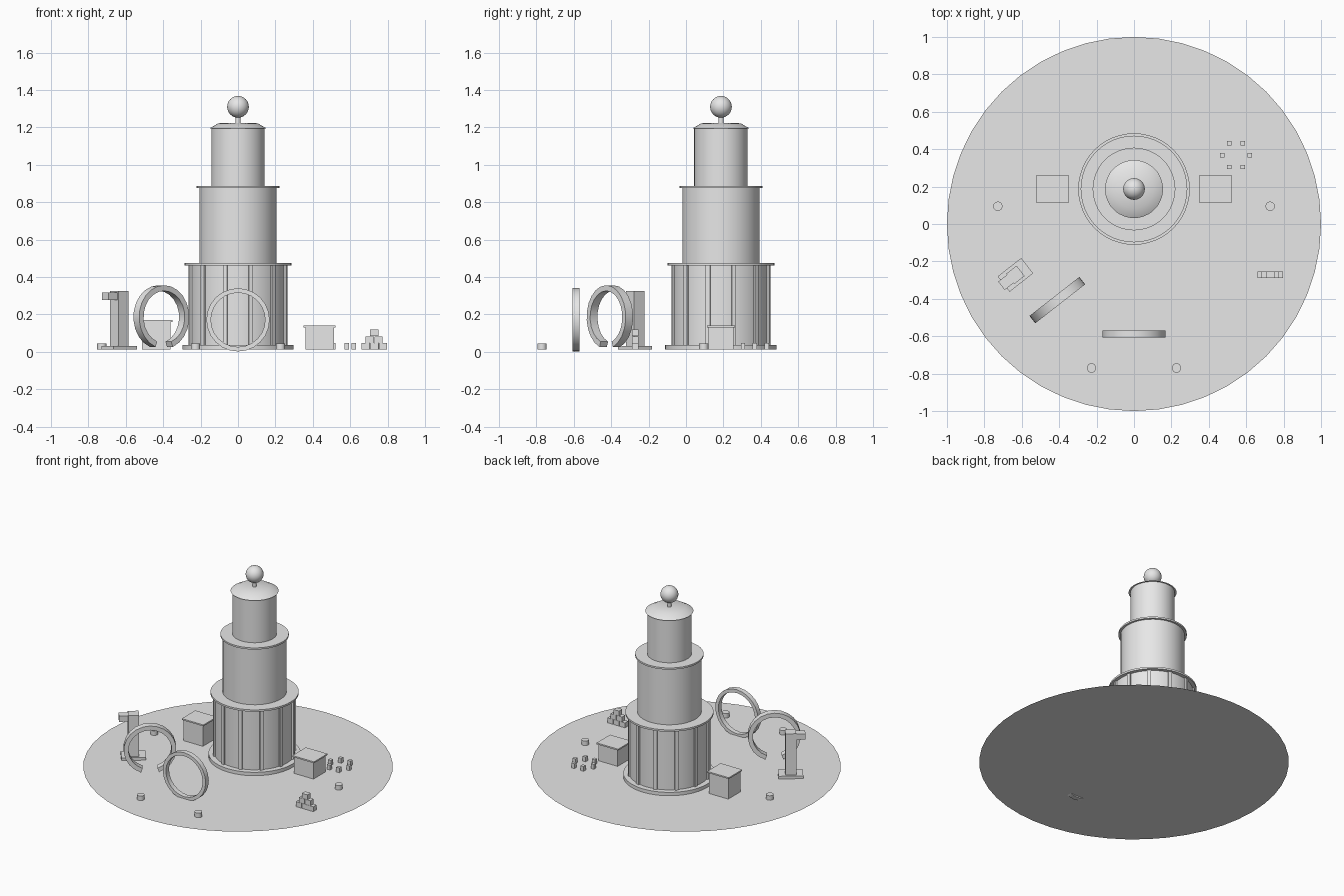
import bpy, bmesh, math
from mathutils import Matrix, Vector

if "Cube" in bpy.data.objects:
    bpy.data.objects.remove(bpy.data.objects["Cube"])

GROUND = 0.012
grey = bpy.data.materials.new("plain_grey")
grey.diffuse_color = (0.8, 0.8, 0.8, 1)
grey.use_nodes = True
grey.node_tree.nodes["Principled BSDF"].inputs["Base Color"].default_value = grey.diffuse_color


def finish(name, bm, loc=(0, 0, 0), rot=0.0, smooth=False):
    bmesh.ops.recalc_face_normals(bm, faces=bm.faces)
    mesh = bpy.data.meshes.new(name)
    bm.to_mesh(mesh)
    bm.free()
    mesh.materials.append(grey)
    ob = bpy.data.objects.new(name, mesh)
    bpy.context.collection.objects.link(ob)
    ob.location = loc
    ob.rotation_euler[2] = rot
    if smooth:
        bpy.ops.object.select_all(action='DESELECT')
        ob.select_set(True)
        bpy.context.view_layer.objects.active = ob
        bpy.ops.object.shade_smooth_by_angle(angle=math.radians(30))
    return ob


def add_box(bm, x0, x1, y0, y1, z0, z1, turn=0.0):
    size = Matrix.Diagonal((x1 - x0, y1 - y0, z1 - z0, 1))
    mid = Matrix.Translation(((x0 + x1) / 2, (y0 + y1) / 2, (z0 + z1) / 2))
    bmesh.ops.create_cube(bm, size=1, matrix=Matrix.Rotation(turn, 4, 'Z') @ mid @ size)


def lathe(name, profile, loc, segments=48):
    """Solid of revolution from (radius, height) points, capped at both ends."""
    bm = bmesh.new()
    rings = []
    for r, z in profile:
        rings.append([bm.verts.new((r * math.cos(a), r * math.sin(a), z))
                      for a in (2 * math.pi * i / segments for i in range(segments))])
    for lo, hi in zip(rings, rings[1:]):
        for i in range(segments):
            j = (i + 1) % segments
            bm.faces.new((lo[i], lo[j], hi[j], hi[i]))
    bm.faces.new(rings[0])
    bm.faces.new(rings[-1])
    return finish(name, bm, loc, smooth=True)


def hoop(name, r_in, r_out, width, loc, rot, gap=0.0, segments=24):
    """Upright flat band in the local xz plane, with an optional gap at the bottom."""
    bm = bmesh.new()
    closed = gap == 0
    count = segments if closed else segments + 1
    sections = []
    for i in range(count):
        a = -math.pi / 2 + gap + (2 * math.pi - 2 * gap) * i / segments
        sections.append([bm.verts.new((r * math.cos(a), y, r * math.sin(a)))
                         for r, y in ((r_in, -width / 2), (r_out, -width / 2),
                                      (r_out, width / 2), (r_in, width / 2))])
    for i in range(segments):
        p, q = sections[i], sections[(i + 1) % count]
        for k in range(4):
            m = (k + 1) % 4
            bm.faces.new((p[k], p[m], q[m], q[k]))
    if not closed:
        bm.faces.new(sections[0])
        bm.faces.new(sections[-1])
    return finish(name, bm, loc, rot, smooth=True)


# Round ground sheet
bm = bmesh.new()
bmesh.ops.create_circle(bm, cap_ends=True, segments=48, radius=1.0)
finish("ground_disc", bm, (0, 0, GROUND))

# Three-tier tower
centre = (0, 0.187, 0)
lathe("tower_plinth", [(0.298, GROUND), (0.298, 0.036)], centre)
lathe("lower_tier", [(0.26, 0.036), (0.26, 0.462)], centre)
lathe("lower_cornice", [(0.285, 0.462), (0.285, 0.475)], centre)
lathe("middle_tier", [(0.207, 0.475), (0.207, 0.875)], centre)
lathe("middle_cornice", [(0.221, 0.875), (0.221, 0.887)], centre)
lathe("upper_tier", [(0.143, 0.887), (0.143, 1.195)], centre)
lathe("roof", [(0.155, 1.193), (0.105, 1.222), (0.015, 1.224)], centre)
lathe("finial_rod", [(0.014, 1.22), (0.014, 1.27)], centre, 16)

bm = bmesh.new()
bmesh.ops.create_uvsphere(bm, u_segments=32, v_segments=16, radius=0.058)
finish("finial_ball", bm, (0, 0.187, 1.31), smooth=True)

# Ribs around the lower tier
bm = bmesh.new()
for i in range(12):
    add_box(bm, 0.25, 0.27, -0.012, 0.012, 0.036, 0.462, math.radians(15 + 30 * i))
finish("lower_tier_ribs", bm, centre)

# Closed hoop at the front and open hoop beside it
hoop("front_hoop", 0.145, 0.169, 0.035, (0, -0.588, 0.171), 0)
hoop("open_hoop", 0.14, 0.17, 0.05, (-0.41, -0.407, 0.186), math.radians(38),
     gap=math.radians(20), segments=20)

# Post with a foot plate and a short head arm
bm = bmesh.new()
add_box(bm, -0.08, 0.08, -0.052, 0.052, GROUND, 0.032)
add_box(bm, -0.035, 0.035, -0.035, 0.035, 0.032, 0.325)
add_box(bm, -0.095, -0.03, -0.028, 0.028, 0.278, 0.318)
finish("post", bm, (-0.634, -0.272, 0), math.radians(38))

# Lidded stalls either side of the tower
for name, x, top in (("left_stall", -0.436, 0.16), ("right_stall", 0.436, 0.13)):
    bm = bmesh.new()
    add_box(bm, -0.076, 0.076, -0.068, 0.068, GROUND, top)
    add_box(bm, -0.085, 0.085, -0.076, 0.076, top, top + 0.01)
    finish(name, bm, (x, 0.187, 0))

# Small round stools
for i, (x, y) in enumerate(((-0.728, 0.095), (0.728, 0.095),
                            (-0.227, -0.77), (0.227, -0.77))):
    lathe(f"stool_{i + 1}", [(0.025, GROUND), (0.025, 0.044)], (x, y, 0), 16)

# Stacked blocks
bm = bmesh.new()
for row in range(3):
    for k in range(3 - row):
        x = (k - (2 - row) / 2) * 0.047
        z = GROUND + row * 0.036
        add_box(bm, x - 0.022, x + 0.022, -0.018, 0.018, z, z + 0.035)
finish("block_stack", bm, (0.728, -0.272, 0))

# Ring of six small seats
bm = bmesh.new()
for i in range(6):
    x, y = 0.073 * math.cos(i * math.pi / 3), 0.073 * math.sin(i * math.pi / 3)
    add_box(bm, x - 0.012, x + 0.012, y - 0.012, y + 0.012, GROUND, 0.046)
finish("seat_ring", bm, (0.545, 0.368, 0))
